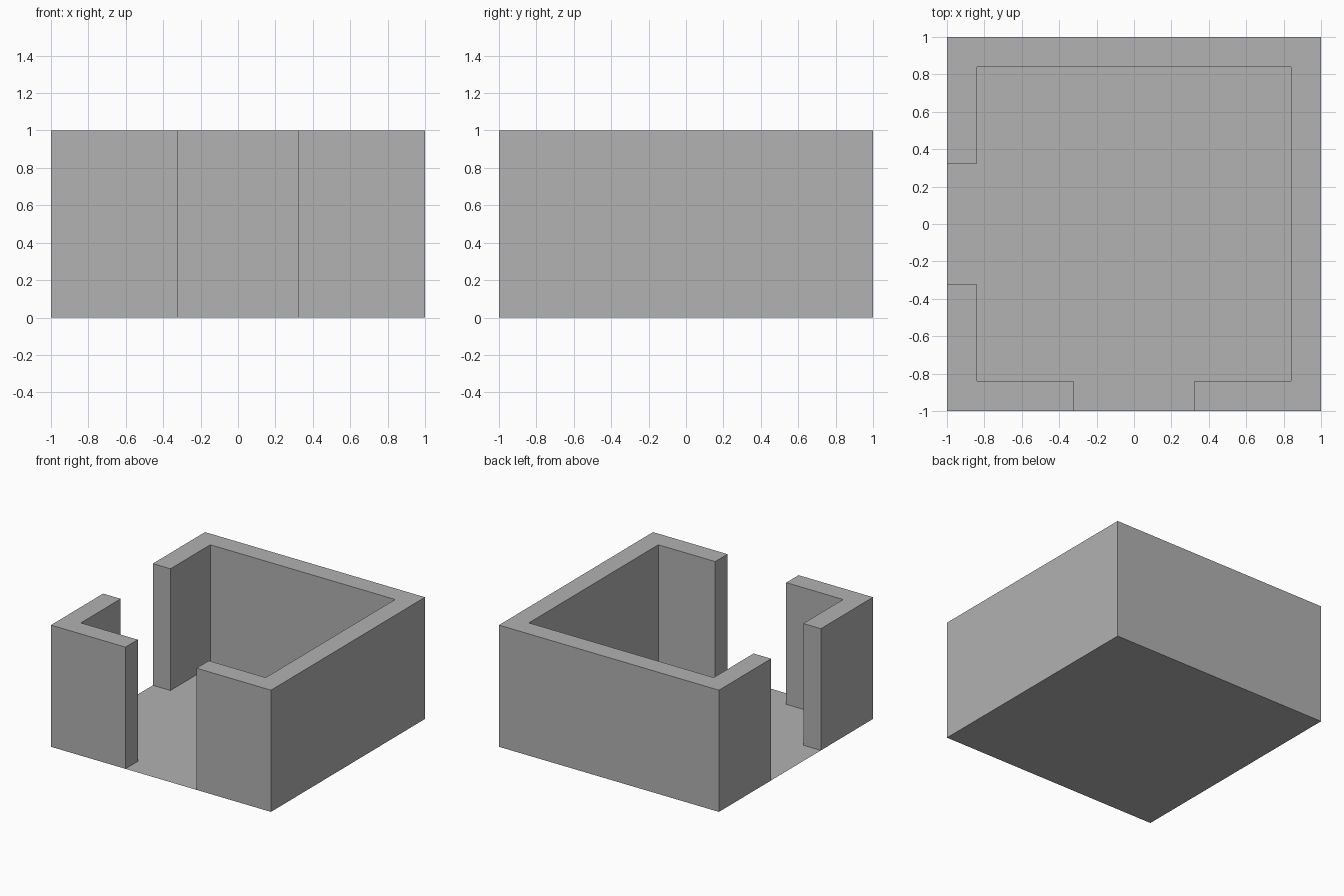
import bpy, bmesh

if "Cube" in bpy.data.objects:
    bpy.data.objects.remove(bpy.data.objects["Cube"])

R, I, D = 1.0, 0.84, 0.323   # outer half size, inner half size, half doorway
H = 1.0                      # wall height

# Dark grey shared by all parts
grey = bpy.data.materials.new("dark_grey")
grey.diffuse_color = (0.445, 0.445, 0.445, 1)
grey.use_nodes = True
grey.node_tree.nodes["Principled BSDF"].inputs["Base Color"].default_value = grey.diffuse_color


def make_object(name, bm):
    mesh = bpy.data.meshes.new(name)
    bm.to_mesh(mesh)
    bm.free()
    mesh.materials.append(grey)
    obj = bpy.data.objects.new(name, mesh)
    bpy.context.collection.objects.link(obj)
    return obj


def wall(name, outline):
    """Extrude a counter-clockwise floor plan outline, open where it meets the floor."""
    bm = bmesh.new()
    low = [bm.verts.new((x, y, 0)) for x, y in outline]
    high = [bm.verts.new((x, y, H)) for x, y in outline]
    n = len(outline)
    for i in range(n):
        j = (i + 1) % n
        bm.faces.new((low[i], low[j], high[j], high[i]))
    bm.faces.new(high)
    return make_object(name, bm)


# Floor sheet
bm = bmesh.new()
bmesh.ops.create_grid(bm, x_segments=1, y_segments=1, size=R)
bmesh.ops.reverse_faces(bm, faces=bm.faces[:])
make_object("floor", bm)

# Corner wall between the front and left doorways
wall("corner_wall", [(-R, -R), (-D, -R), (-D, -I), (-I, -I), (-I, -D), (-R, -D)])

# Long wall running from the front doorway round to the left doorway
wall("main_wall", [(D, -R), (R, -R), (R, R), (-R, R), (-R, D),
                   (-I, D), (-I, I), (I, I), (I, -I), (D, -I)])
